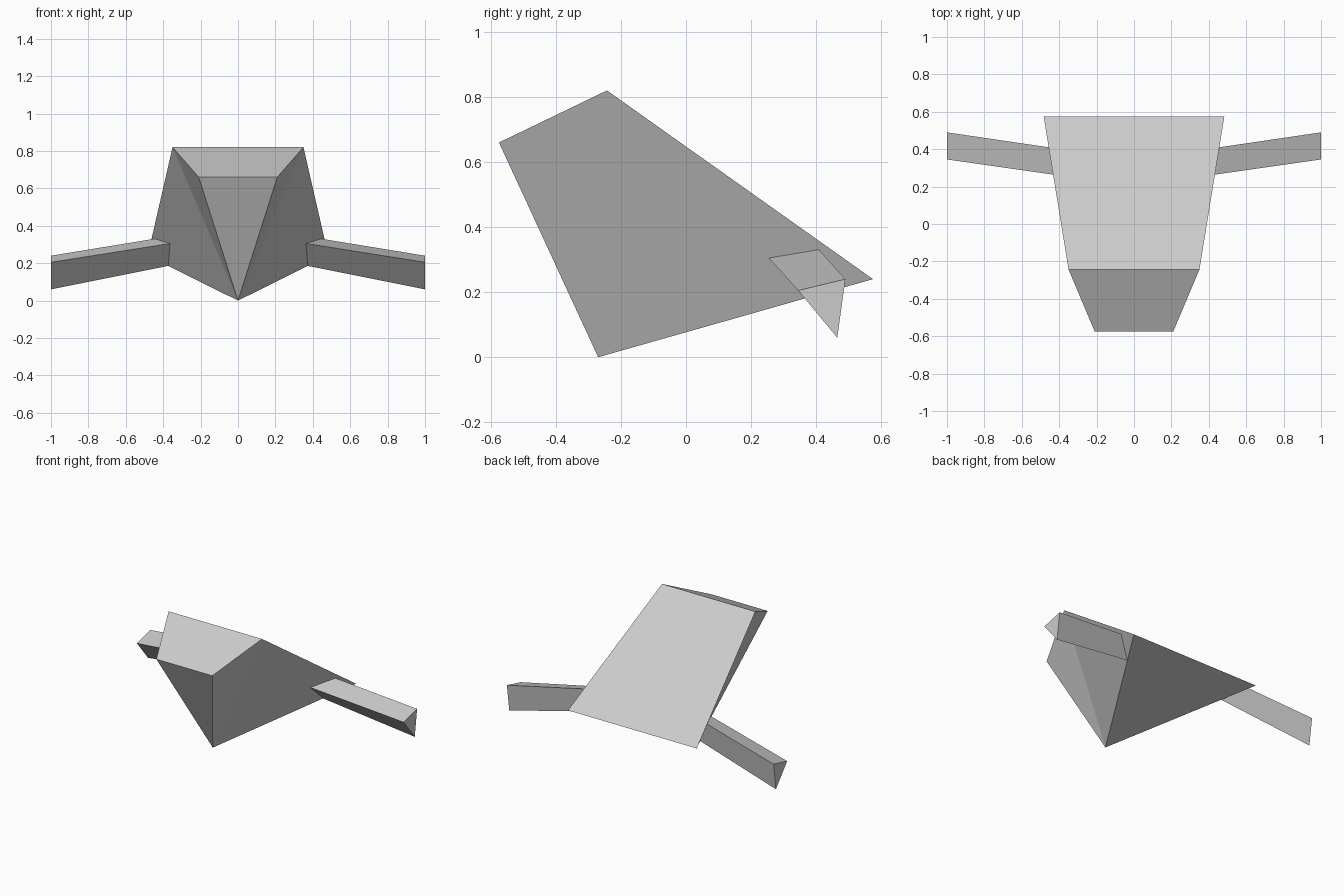
import bpy, bmesh

if "Cube" in bpy.data.objects:
    bpy.data.objects.remove(bpy.data.objects["Cube"])

# One flat grey for the whole model
grey = bpy.data.materials.new("light grey")
grey.diffuse_color = (0.6, 0.6, 0.6, 1)
grey.use_nodes = True
grey.node_tree.nodes["Principled BSDF"].inputs["Base Color"].default_value = grey.diffuse_color


def make_part(name, verts, faces):
    mesh = bpy.data.meshes.new(name)
    mesh.from_pydata(verts, [], faces)
    bm = bmesh.new()
    bm.from_mesh(mesh)
    bmesh.ops.recalc_face_normals(bm, faces=bm.faces)
    bm.to_mesh(mesh)
    bm.free()
    mesh.materials.append(grey)
    obj = bpy.data.objects.new(name, mesh)
    bpy.context.collection.objects.link(obj)
    return obj


# Body: three cross bars (half width, y, z) narrowing to a single keel point
bars = [(0.21, -0.575, 0.66), (0.35, -0.243, 0.82), (0.483, 0.575, 0.24)]
verts = [(s * x, y, z) for x, y, z in bars for s in (-1, 1)] + [(0, -0.27, 0)]
make_part("body", verts, [
    (0, 1, 3, 2), (2, 3, 5, 4),      # front slope, long back slope
    (0, 1, 6), (4, 5, 6),            # front and underside
    (0, 2, 6), (2, 4, 6),            # left side
    (1, 3, 6), (3, 5, 6)])           # right side

# Side arms: triangular bars running out and down from inside the body
tip = [(0.345, 0.205), (0.49, 0.24), (0.465, 0.06)]
root = [(0.248, 0.312), (0.39, 0.351), (0.372, 0.196)]
for side, s in (("left", -1), ("right", 1)):
    verts = [(s * 0.32, y, z) for y, z in root] + [(s, y, z) for y, z in tip]
    make_part(side + "_arm", verts, [
        (0, 1, 2), (3, 4, 5), (0, 1, 4, 3), (1, 2, 5, 4), (2, 0, 3, 5)])
